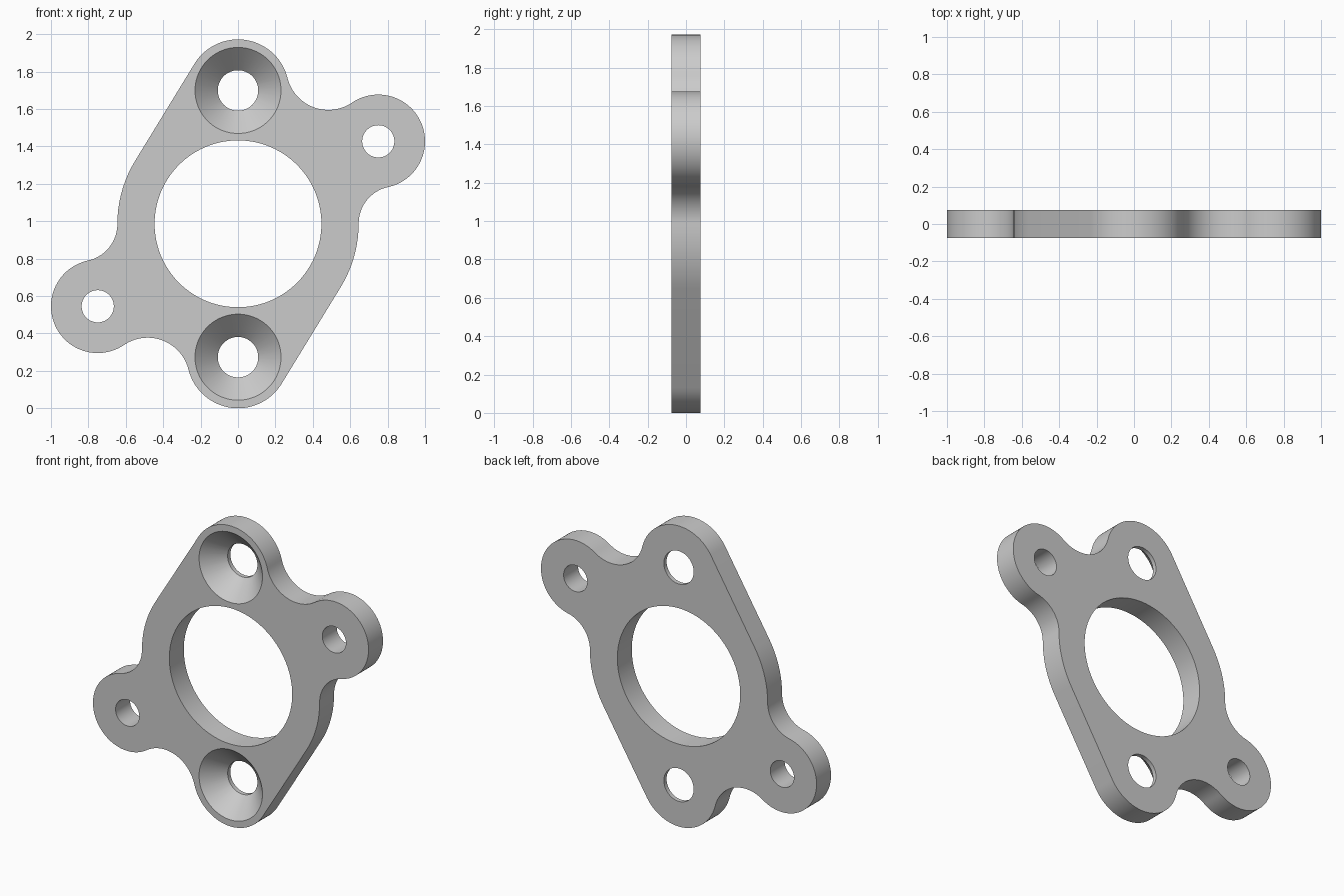
import bpy, bmesh
from math import pi, atan2, asin, cos, sin, ceil
from mathutils import Vector, Matrix

if "Cube" in bpy.data.objects:
    bpy.data.objects.remove(bpy.data.objects["Cube"])

MID = 0.986                     # height of the plate centre
HALF = 0.075                    # half thickness
O, T, E = Vector((0, 0)), Vector((0, 0.713)), Vector((0.75, 0.441))
R_BODY, R_TIP, R_EAR = 0.645, 0.273, 0.25
F_TIP, F_BODY = 0.225, 0.2      # fillet radii


def fillet_centre(a, ra, b, rb):
    """Centre at distance ra from a and rb from b, left of a->b."""
    d = (b - a).length
    u = (b - a) / d
    k = (ra * ra - rb * rb + d * d) / (2 * d)
    return a + u * k + Vector((-u.y, u.x)) * (ra * ra - k * k) ** 0.5


def arc(c, r, a0, a1, ccw):
    sweep = (a1 - a0) % (2 * pi) if ccw else -((a0 - a1) % (2 * pi))
    n = max(4, ceil(abs(sweep) / (pi / 48)))
    return [c + r * Vector((cos(a0 + sweep * i / n), sin(a0 + sweep * i / n)))
            for i in range(n + 1)]


def ang(a, b):
    return atan2(b.y - a.y, b.x - a.x)


def make_object(name, bm):
    bmesh.ops.recalc_face_normals(bm, faces=bm.faces)
    me = bpy.data.meshes.new(name)
    bm.to_mesh(me)
    bm.free()
    ob = bpy.data.objects.new(name, me)
    bpy.context.collection.objects.link(ob)
    return ob


# Half outline: tip, fillet, ear, fillet, body; the other half is turned 180 degrees
f1 = fillet_centre(T, R_TIP + F_TIP, E, R_EAR + F_TIP)
f2 = fillet_centre(E, R_EAR + F_BODY, O, R_BODY + F_BODY)
tan = pi - asin((R_BODY - R_TIP) / T.y)
half = arc(T, R_TIP, tan, ang(T, f1), False)
half += arc(f1, F_TIP, ang(f1, T), ang(f1, E), True)[1:]
half += arc(E, R_EAR, ang(E, f1), ang(E, f2), False)[1:]
half += arc(f2, F_BODY, ang(f2, E), ang(f2, O), True)[1:]
half += arc(O, R_BODY, ang(O, f2), tan - pi, False)[1:]
outline = half + [-p for p in half]

# Flange plate
bm = bmesh.new()
face = bm.faces.new([bm.verts.new((p.x, -HALF, p.y + MID)) for p in outline])
ext = bmesh.ops.extrude_face_region(bm, geom=[face])
bmesh.ops.translate(bm, vec=(0, 2 * HALF, 0),
                    verts=[v for v in ext["geom"] if isinstance(v, bmesh.types.BMVert)])
plate = make_object("flange_plate", bm)


def cut(c, r_front, r_back, y0, y1):
    """Cut a round or conical hole along y."""
    bm = bmesh.new()
    bmesh.ops.create_cone(
        bm, cap_ends=True, segments=96, radius1=r_front, radius2=r_back, depth=y1 - y0,
        matrix=Matrix.Translation((c.x, (y0 + y1) / 2, c.y + MID)) @ Matrix.Rotation(-pi / 2, 4, 'X'))
    cutter = make_object("hole_cutter", bm)
    cutter.hide_render = True
    mod = plate.modifiers.new("hole", 'BOOLEAN')
    mod.operation = 'DIFFERENCE'
    mod.solver = 'EXACT'
    mod.object = cutter
    bpy.context.view_layer.objects.active = plate
    bpy.ops.object.modifier_apply(modifier=mod.name)
    bpy.data.objects.remove(cutter)


# Centre bore, ear holes, and countersunk tip holes
cut(O, 0.446, 0.446, -0.2, 0.2)
for s in (1, -1):
    cut(E * s, 0.086, 0.086, -0.2, 0.2)
    cut(T * s, 0.108, 0.108, -0.2, 0.2)
    cut(T * s, 0.25, 0.088, -HALF - 0.02, HALF - 0.008)

# Smooth walls, sharp rims
bpy.ops.object.select_all(action='DESELECT')
plate.select_set(True)
bpy.context.view_layer.objects.active = plate
bpy.ops.object.shade_smooth_by_angle(angle=pi / 6)
